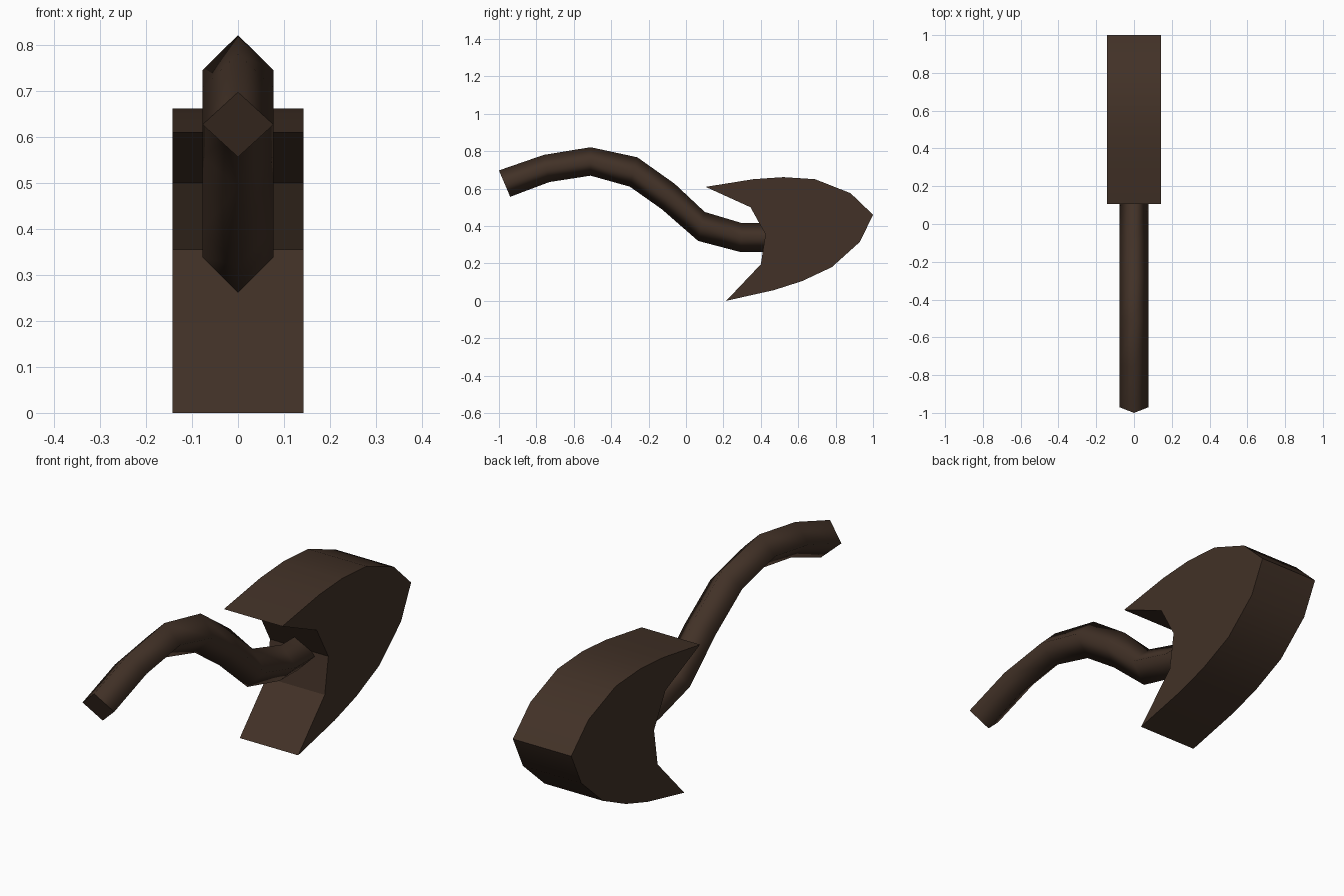
import bpy, bmesh

if "Cube" in bpy.data.objects:
    bpy.data.objects.remove(bpy.data.objects["Cube"])

brown = bpy.data.materials.new("dark brown")
brown.diffuse_color = (0.054, 0.031, 0.020, 1)
brown.use_nodes = True
brown.node_tree.nodes["Principled BSDF"].inputs["Base Color"].default_value = brown.diffuse_color


def make_object(name, bm):
    bmesh.ops.recalc_face_normals(bm, faces=bm.faces[:])
    mesh = bpy.data.meshes.new(name)
    bm.to_mesh(mesh)
    bm.free()
    mesh.materials.append(brown)
    obj = bpy.data.objects.new(name, mesh)
    bpy.context.collection.objects.link(obj)
    return obj


# Curved shaft: diamond rings, each given by its top and bottom corner (y, z)
HALF = 0.077
rings = [
    ((-1.00, 0.697), (-0.94, 0.556)),
    ((-0.76, 0.780), (-0.73, 0.635)),
    ((-0.51, 0.821), (-0.51, 0.669)),
    ((-0.26, 0.767), (-0.30, 0.610)),
    ((-0.06, 0.625), (-0.13, 0.490)),
    ((0.10, 0.475), (0.065, 0.320)),
    ((0.30, 0.415), (0.29, 0.261)),
    ((0.50, 0.415), (0.50, 0.261)),
]
bm = bmesh.new()
loops = []
for (ty, tz), (by, bz) in rings:
    my, mz = (ty + by) / 2, (tz + bz) / 2
    corners = [(0, ty, tz), (HALF, my, mz), (0, by, bz), (-HALF, my, mz)]
    loops.append([bm.verts.new(c) for c in corners])
for a, b in zip(loops, loops[1:]):
    for i in range(4):
        j = (i + 1) % 4
        bm.faces.new((a[i], a[j], b[j], b[i])).smooth = True
for end in (loops[0], loops[-1]):
    cap = bm.faces.new(end)
    for e in cap.edges:
        e.smooth = False
make_object("curved_shaft", bm)

# Spade-shaped tip: side profile (y, z) extruded across x
WIDTH = 0.284
profile = [
    (0.105, 0.609), (0.36, 0.650), (0.52, 0.661), (0.69, 0.650),
    (0.88, 0.575), (1.00, 0.460), (0.93, 0.315), (0.78, 0.180),
    (0.62, 0.105), (0.47, 0.057), (0.215, 0.0), (0.40, 0.195),
    (0.425, 0.355), (0.345, 0.500),
]
bm = bmesh.new()
side = bm.faces.new([bm.verts.new((-WIDTH / 2, y, z)) for y, z in profile])
ext = bmesh.ops.extrude_face_region(bm, geom=[side], use_keep_orig=True)
moved = [v for v in ext["geom"] if isinstance(v, bmesh.types.BMVert)]
bmesh.ops.translate(bm, verts=moved, vec=(WIDTH, 0, 0))
tip = make_object("spade_tip", bm)
bpy.context.view_layer.objects.active = tip
tip.select_set(True)
bpy.ops.object.shade_smooth_by_angle(angle=0.5)
